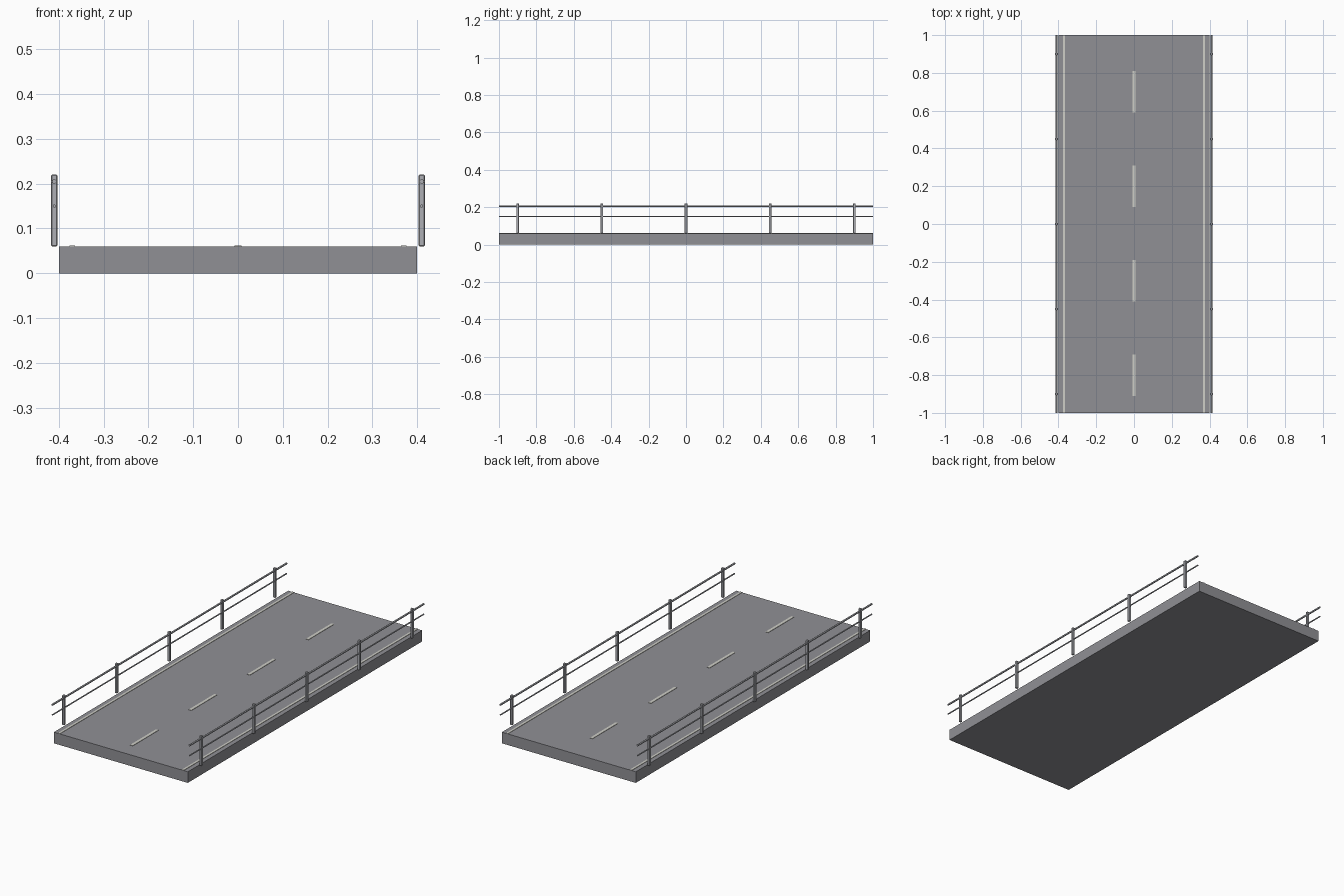
import bpy
from math import pi

cube = bpy.data.objects.get("Cube")
if cube:
    bpy.data.objects.remove(cube, do_unlink=True)


def make_material(name, color):
    mat = bpy.data.materials.new(name)
    mat.use_nodes = True
    mat.diffuse_color = color
    mat.node_tree.nodes["Principled BSDF"].inputs["Base Color"].default_value = color
    return mat


asphalt = make_material("asphalt grey", (0.28, 0.28, 0.30, 1))
paint = make_material("road paint", (0.62, 0.62, 0.57, 1))
metal = make_material("railing metal", (0.42, 0.43, 0.46, 1))


def box(name, center, size, mat, bevel=0):
    bpy.ops.mesh.primitive_cube_add(size=1, location=center)
    obj = bpy.context.object
    obj.name = name
    obj.scale = size
    bpy.ops.object.transform_apply(location=False, rotation=False, scale=True)
    obj.data.materials.append(mat)
    if bevel:
        mod = obj.modifiers.new("soft edges", "BEVEL")
        mod.width = bevel
        mod.segments = 1
    return obj


def rail(name, x, z, radius):
    bpy.ops.mesh.primitive_cylinder_add(vertices=12, radius=radius, depth=2,
                                        location=(x, 0, z), rotation=(pi / 2, 0, 0))
    obj = bpy.context.object
    obj.name = name
    obj.data.materials.append(metal)
    bpy.ops.object.shade_smooth_by_angle()


# Road slab
deck_top = 0.06
box("road_deck", (0, 0, deck_top / 2), (0.8, 2, deck_top), asphalt)

# Dashed centre line
paint_z = deck_top + 0.001
for i in range(4):
    box(f"centre_dash_{i + 1}", (0, -0.8 + 0.5 * i, paint_z), (0.016, 0.22, 0.002), paint)

# Edge lines and railings on both sides
for side, s in (("left", 1), ("right", -1)):
    box(f"{side}_edge_line", (s * 0.37, 0, paint_z), (0.012, 2, 0.002), paint)
    x = s * 0.41
    for i in range(5):
        box(f"{side}_railing_post_{i + 1}", (x, -0.9 + 0.45 * i, 0.14),
            (0.014, 0.014, 0.16), metal, bevel=0.002)
    rail(f"{side}_top_rail", x, 0.205, 0.005)
    rail(f"{side}_middle_rail", x, 0.15, 0.0035)
